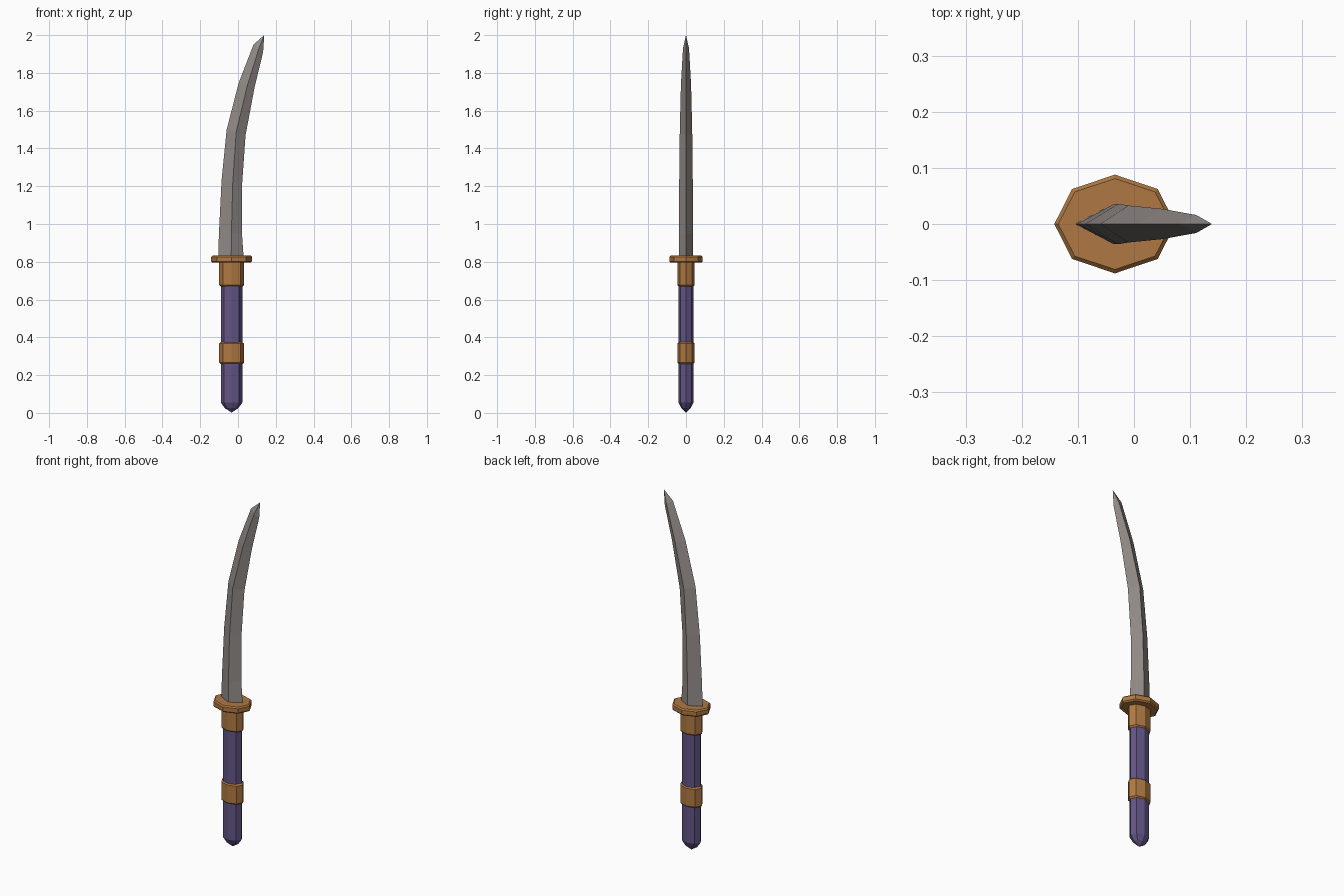
import bpy, bmesh, math

if "Cube" in bpy.data.objects:
    bpy.data.objects.remove(bpy.data.objects["Cube"])

CX = -0.034  # handle axis


def material(name, rgb):
    m = bpy.data.materials.new(name)
    m.diffuse_color = (*rgb, 1)
    m.use_nodes = True
    m.node_tree.nodes["Principled BSDF"].inputs["Base Color"].default_value = m.diffuse_color
    return m


gold = material("brass", (0.43, 0.19, 0.055))
purple = material("purple wrap", (0.125, 0.09, 0.235))
steel = material("steel", (0.29, 0.26, 0.245))


def loft(name, rings, mat):
    """Skin a list of rings; a ring of one point closes to a tip."""
    bm = bmesh.new()
    vs = [[bm.verts.new(p) for p in r] for r in rings]
    for a, b in zip(vs, vs[1:]):
        n = max(len(a), len(b))
        for i in range(n):
            j = (i + 1) % n
            quad = [a[i % len(a)], a[j % len(a)], b[j % len(b)], b[i % len(b)]]
            bm.faces.new(list(dict.fromkeys(quad)))
    for end in (vs[0], vs[-1]):
        if len(end) > 2:
            bm.faces.new(end)
    bmesh.ops.recalc_face_normals(bm, faces=bm.faces)
    me = bpy.data.meshes.new(name)
    bm.to_mesh(me)
    bm.free()
    me.materials.append(mat)
    ob = bpy.data.objects.new(name, me)
    bpy.context.collection.objects.link(ob)
    return ob


def octagon(rx, ry, z):
    if rx == 0:
        return [(CX, 0, z)]
    return [(CX + rx * math.cos(k * math.pi / 4), ry * math.sin(k * math.pi / 4), z)
            for k in range(8)]


def turned(name, profile, mat):
    return loft(name, [octagon(*p) for p in profile], mat)


def band(name, z0, z1, rx, ry, c, mat):
    """Octagonal ring with chamfered rims."""
    return turned(name, [(rx - c, ry - c, z0), (rx, ry, z0 + c),
                         (rx, ry, z1 - c), (rx - c, ry - c, z1)], mat)


# handle with pointed pommel
turned("handle", [(0, 0, 0.002), (0.036, 0.024, 0.025), (0.057, 0.040, 0.055),
                  (0.057, 0.040, 0.72)], purple)

# brass fittings
band("lower_band", 0.258, 0.376, 0.066, 0.046, 0.009, gold)
band("collar", 0.668, 0.81, 0.066, 0.046, 0.009, gold)
band("guard", 0.795, 0.833, 0.108, 0.088, 0.007, gold)

# curved blade: back edge, ridge and cutting edge as (x, z), then half thickness
sections = [
    ((-0.105, 0.82), (-0.036, 0.82), (0.030, 0.82), 0.036),
    ((-0.101, 0.95), (-0.035, 0.95), (0.021, 0.95), 0.036),
    ((-0.087, 1.23), (-0.028, 1.215), (0.021, 1.20), 0.036),
    ((-0.060, 1.50), (-0.010, 1.485), (0.040, 1.47), 0.033),
    ((0.003, 1.745), (0.050, 1.735), (0.088, 1.725), 0.027),
    ((0.082, 1.95), (0.111, 1.93), (0.133, 1.91), 0.016),
]
rings = [[(b[0], 0, b[1]), (r[0], -t, r[1]), (e[0], 0, e[1]), (r[0], t, r[1])]
         for b, r, e, t in sections]
loft("blade", rings + [[(0.139, 0, 2.0)]], steel)
